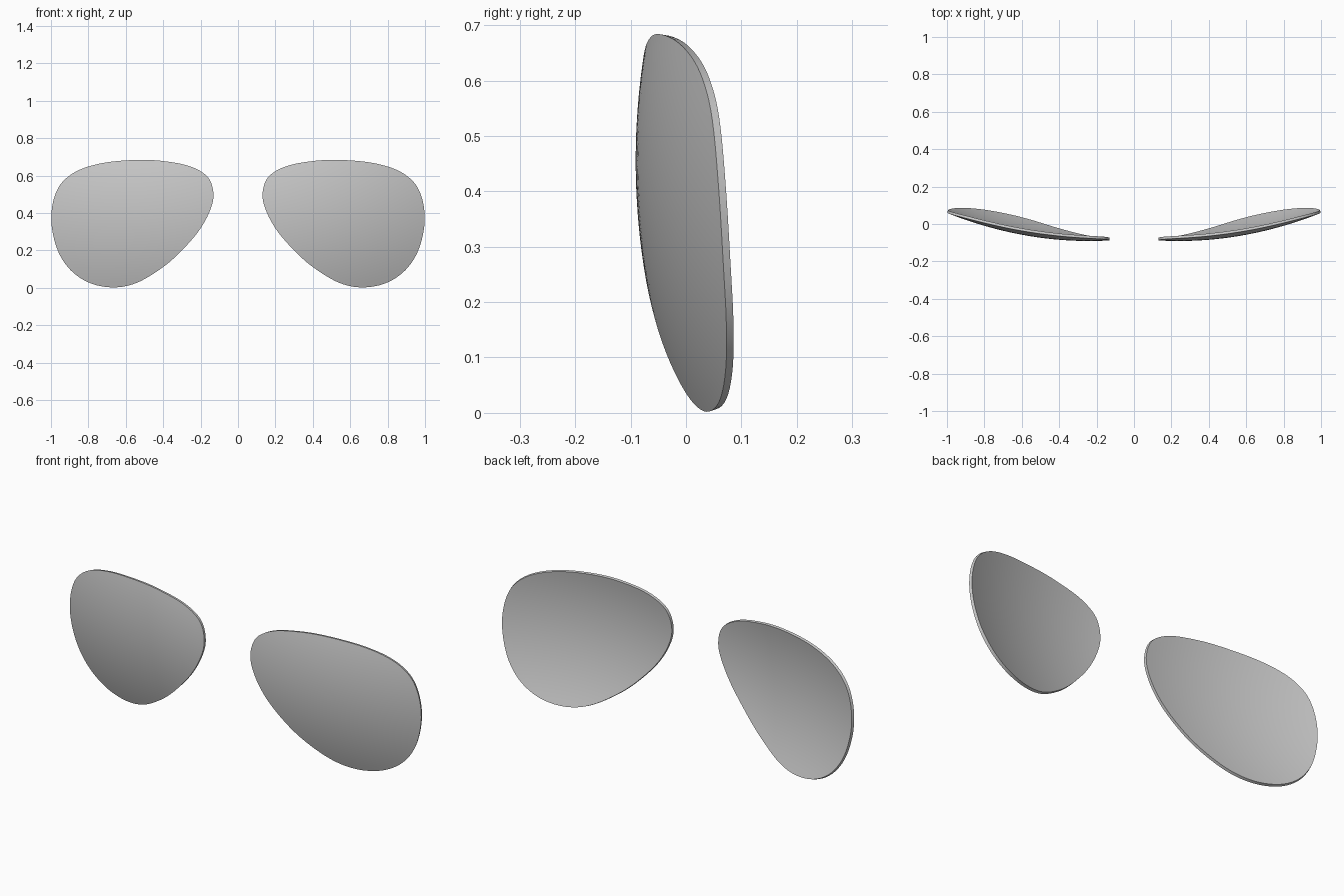
import bpy, bmesh
from mathutils import Vector

cube = bpy.data.objects.get("Cube")
if cube:
    bpy.data.objects.remove(cube, do_unlink=True)

# Lens material
gray = bpy.data.materials.new("lens gray")
gray.use_nodes = True
color = (0.6, 0.6, 0.6, 1)
gray.diffuse_color = color
gray.node_tree.nodes["Principled BSDF"].inputs["Base Color"].default_value = color

# Teardrop outline of the left lens (x, z)
OUTLINE = [(.131, .497), (.16, .59), (.25, .647), (.38, .675), (.52, .684),
           (.70, .671), (.84, .634), (.93, .575), (.978, .497), (.998, .39),
           (.988, .28), (.95, .17), (.88, .08), (.78, .021), (.66, .002),
           (.545, .025), (.43, .09), (.33, .17), (.22, .29), (.155, .40)]
CENTER = Vector((.6, .38))
RINGS, STEPS = 14, 5


def smooth_loop(points, steps):
    """Closed Catmull-Rom curve through the points."""
    pts = [Vector(p) for p in points]
    n, out = len(pts), []
    for i in range(n):
        a, b, c, d = (pts[(i + k) % n] for k in (-1, 0, 1, 2))
        for s in range(steps):
            t = s / steps
            out.append(.5 * (2 * b + (c - a) * t + (2 * a - 5 * b + 4 * c - d) * t ** 2
                             + (3 * b - a - 3 * c + d) * t ** 3))
    return out


def dome(p):
    """Place an outline-plane point on the wrapped, bulging lens surface."""
    u, v = p - CENTER
    return Vector((p.x, -.055 + .187 * u - .06 * v + .26 * u * u + .4 * v * v, p.y))


def make_lens(name, side):
    bm = bmesh.new()
    loop = smooth_loop(OUTLINE, STEPS)
    n = len(loop)

    def vert(p):
        co = dome(p)
        co.x *= side
        return bm.verts.new(co)

    middle = vert(CENTER)
    rings = [[vert(CENTER.lerp(p, r / RINGS)) for p in loop] for r in range(1, RINGS + 1)]
    for i in range(n):
        j = (i + 1) % n
        bm.faces.new((middle, rings[0][i], rings[0][j]))
        for a, b in zip(rings, rings[1:]):
            bm.faces.new((a[i], b[i], b[j], a[j]))
    # Front faces point forward
    bm.normal_update()
    if sum(f.normal.y for f in bm.faces) > 0:
        bmesh.ops.reverse_faces(bm, faces=bm.faces[:])
    mesh = bpy.data.meshes.new(name)
    bm.to_mesh(mesh)
    bm.free()
    mesh.materials.append(gray)
    obj = bpy.data.objects.new(name, mesh)
    bpy.context.collection.objects.link(obj)

    # Thickness grows backward, leaving a crisp rim
    solid = obj.modifiers.new("thickness", 'SOLIDIFY')
    solid.thickness = .014
    solid.offset = -1
    bpy.ops.object.select_all(action='DESELECT')
    obj.select_set(True)
    bpy.context.view_layer.objects.active = obj
    bpy.ops.object.modifier_apply(modifier=solid.name)
    bpy.ops.object.shade_smooth_by_angle(angle=.6)


make_lens("left_lens", 1)
make_lens("right_lens", -1)
